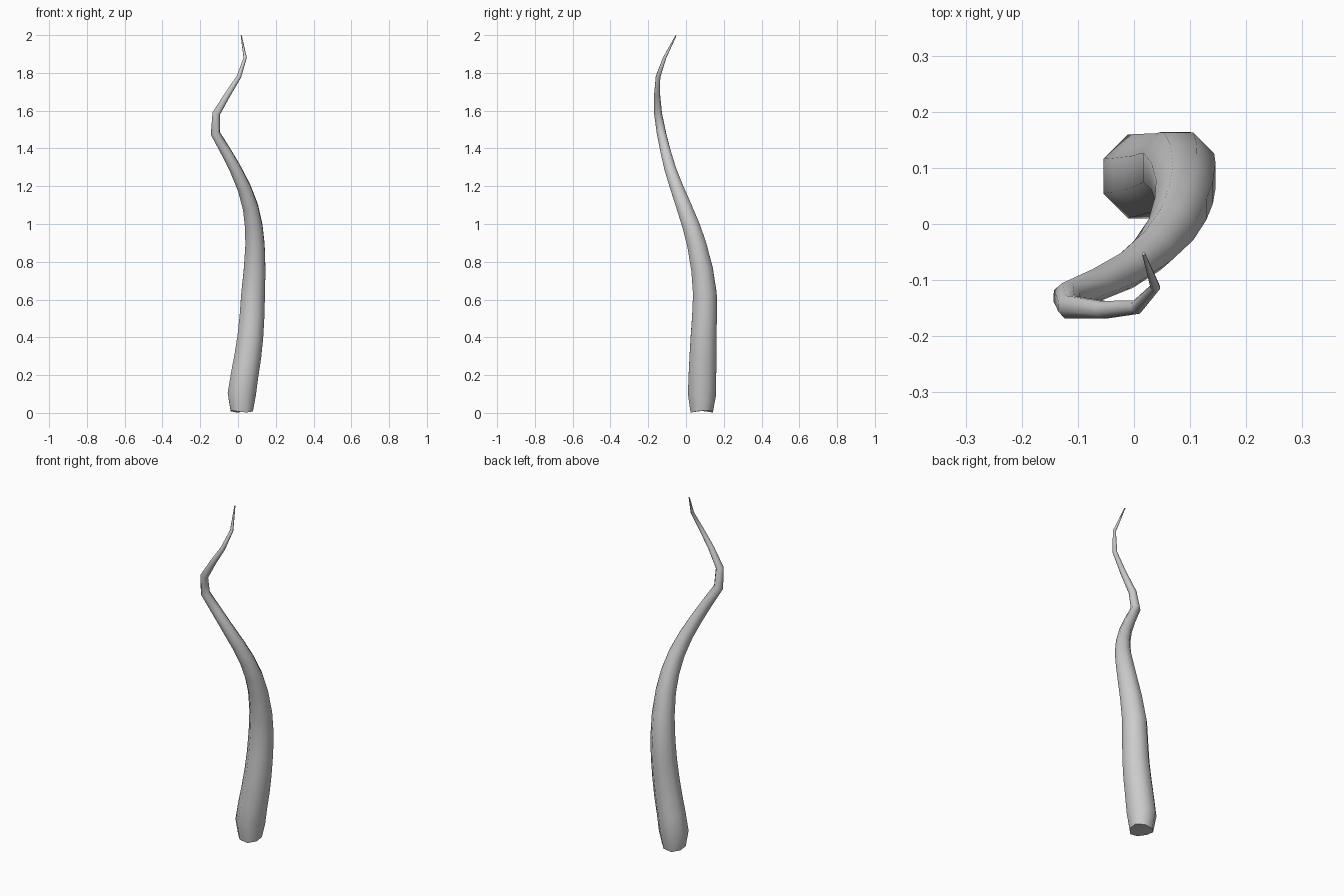
import bpy, bmesh, math
from mathutils import Vector

if "Cube" in bpy.data.objects:
    bpy.data.objects.remove(bpy.data.objects["Cube"])

SIDES = 8
# centre line and radius: x, y, z, r
PATH = [
    (.020, .083, .008, .064), (.020, .085, .10, .081), (.035, .087, .20, .079),
    (.052, .090, .30, .077), (.065, .093, .40, .074), (.074, .098, .51, .071),
    (.080, .100, .63, .068), (.088, .085, .76, .062), (.090, .057, .89, .055),
    (.083, .027, .99, .050), (.066, -.010, 1.09, .044), (.033, -.048, 1.19, .038),
    (-.013, -.083, 1.29, .033), (-.065, -.108, 1.385, .029), (-.120, -.130, 1.48, .026),
    (-.115, -.148, 1.585, .022), (-.055, -.153, 1.685, .017), (.005, -.148, 1.78, .013),
    (.038, -.113, 1.88, .009), (.017, -.053, 1.998, .003)]

pts = [Vector(p[:3]) for p in PATH]
bm = bmesh.new()
rings = []
prev = Vector((0, 0, 1))
u = Vector((1, 0, 0))

# tapered rings carried along the curling centre line
for i, p in enumerate(pts):
    if i == 0:
        t = prev
    else:
        t = (p - pts[i - 1]).normalized()
        if i + 1 < len(pts):
            t = (t + (pts[i + 1] - p).normalized()).normalized()
    u = prev.rotation_difference(t) @ u
    prev = t
    v = t.cross(u)
    ring = []
    for k in range(SIDES):
        a = math.tau * (k + .5) / SIDES
        ring.append(bm.verts.new(p + PATH[i][3] * (u * math.cos(a) + v * math.sin(a))))
    rings.append(ring)

# slightly uneven foot
for k, vert in enumerate(rings[0]):
    vert.co.z += .006 * math.cos(k * math.pi / 2)

for lo, hi in zip(rings, rings[1:]):
    for k in range(SIDES):
        n = (k + 1) % SIDES
        bm.faces.new((lo[k], lo[n], hi[n], hi[k]))
bm.faces.new(rings[-1])
bm.faces.new(list(reversed(rings[0])))

mesh = bpy.data.meshes.new("tentacle")
bm.to_mesh(mesh)
bm.free()
tentacle = bpy.data.objects.new("tentacle", mesh)
bpy.context.collection.objects.link(tentacle)
bpy.context.view_layer.objects.active = tentacle
tentacle.select_set(True)
bpy.ops.object.shade_smooth_by_angle(angle=math.radians(50))
